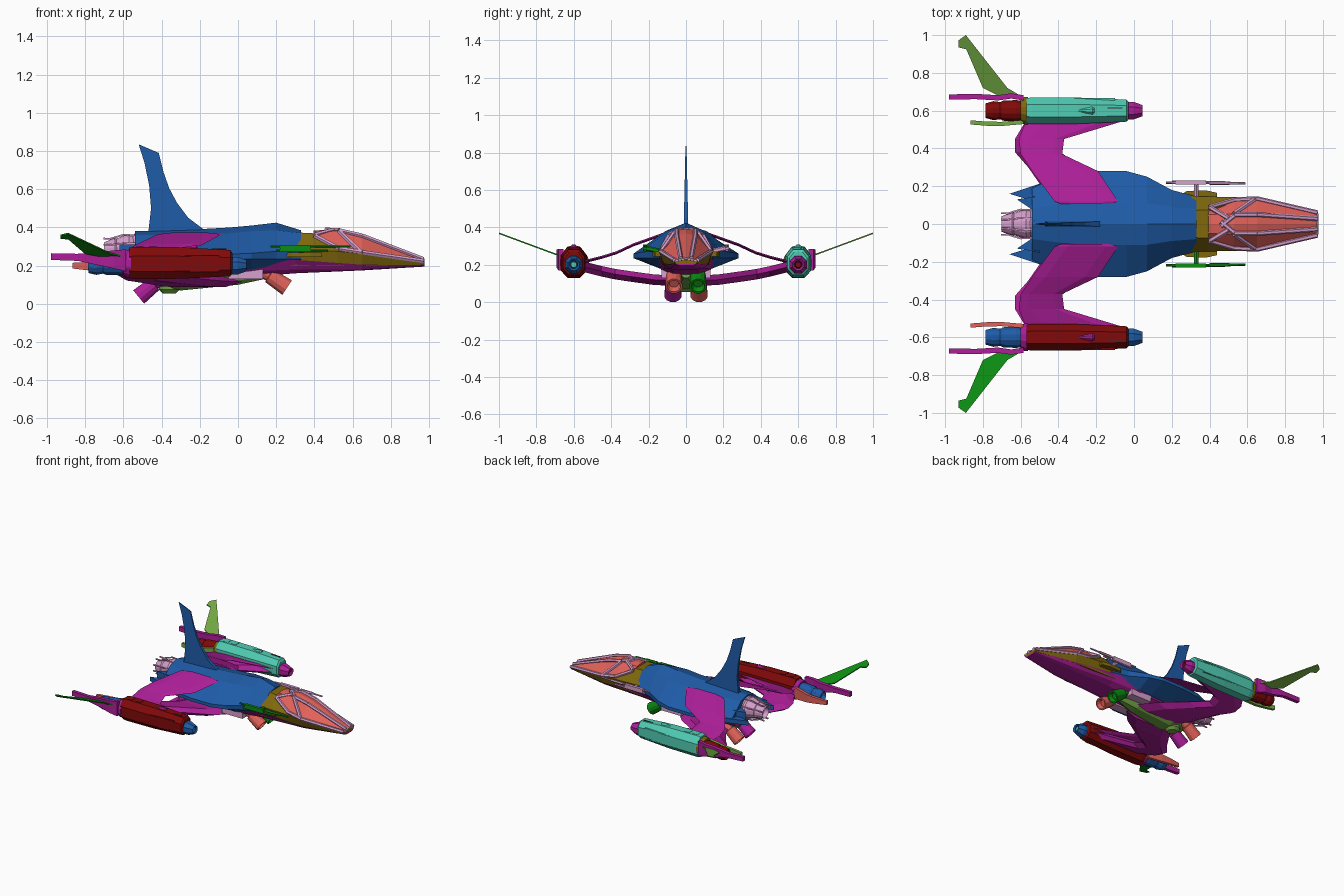
import bpy, bmesh, math
from mathutils import Vector

if "Cube" in bpy.data.objects:
    bpy.data.objects.remove(bpy.data.objects["Cube"])

# Colours as seen on screen; material() converts them to linear
BLUE, MAGENTA, GOLD = (.14, .36, .65), (.67, .14, .59), (.5, .41, .08)
SALMON, LAVENDER, TEAL = (.88, .38, .35), (.84, .62, .8), (.32, .8, .7)
RED, GREEN, LIME, DARK = (.5, .07, .07), (.08, .54, .1), (.45, .66, .28), (.2, .2, .22)


def material(col):
    key = "paint_%02d_%02d_%02d" % tuple(int(c * 99) for c in col)
    m = bpy.data.materials.get(key) or bpy.data.materials.new(key)
    m.diffuse_color = (*[c ** 2.2 for c in col], 1)
    m.use_nodes = True
    m.node_tree.nodes["Principled BSDF"].inputs["Base Color"].default_value = m.diffuse_color
    return m


def skin(name, rings, cols, both=False):
    """Join equal-length rings into a closed solid; both=True also builds the -y twin."""
    cols = cols if isinstance(cols, list) else [cols, cols]
    for s, col, tag in ((1, cols[0], "_left"), (-1, cols[1], "_right"))[:2 if both else 1]:
        bm = bmesh.new()
        vs = [[bm.verts.new((x, y * s, z)) for x, y, z in r] for r in rings]
        n = len(vs[0])
        for a, b in zip(vs, vs[1:]):
            for i in range(n):
                j = (i + 1) % n
                bm.faces.new((a[i], a[j], b[j], b[i]))
        bm.faces.new(vs[0])
        bm.faces.new(vs[-1])
        bmesh.ops.recalc_face_normals(bm, faces=bm.faces)
        me = bpy.data.meshes.new(name)
        bm.to_mesh(me)
        bm.free()
        me.materials.append(material(col))
        ob = bpy.data.objects.new(name + (tag if both else ""), me)
        bpy.context.collection.objects.link(ob)


def loft(name, sections, cols, both=False, c=(0, 0)):
    """Sections (x, half profile of (y, z) from top to bottom), mirrored about centre c."""
    rings = []
    for x, half in sections:
        full = half + [(-y, z) for y, z in reversed(half) if y > 0]
        rings.append([(x, y + c[0], z + c[1]) for y, z in full])
    skin(name, rings, cols, both)


def tube(name, p, q, prof, cols, both=False, n=12):
    """Turned part from p to q; prof holds (fraction along axis, radius)."""
    p, q = Vector(p), Vector(q)
    d = q - p
    u = d.cross(Vector((0, 1, 0)) if abs(d.normalized().y) < .9 else Vector((0, 0, 1))).normalized()
    v = d.normalized().cross(u)
    rings = [[tuple(p + d * t + (u * math.cos(a) + v * math.sin(a)) * r)
              for a in (2 * math.pi * (i + .5) / n for i in range(n))] for t, r in prof]
    skin(name, rings, cols, both)


def beam(name, p, q, r, cols, both=False, n=4):
    tube(name, p, q, [(0, r), (1, r)], cols, both, n)


def block(name, x0, x1, y0, y1, z0, z1, cols, both=True):
    skin(name, [[(x, y0, z0), (x, y1, z0), (x, y1, z1), (x, y0, z1)] for x in (x0, x1)], cols, both)


def wing(name, stations, t, col):
    """Stations (y, z, leading x, trailing x) with a six-sided aerofoil."""
    rings = []
    for y, z, f, b in stations:
        e, g = f + (b - f) * .2, f + (b - f) * .8
        rings.append([(f, y, z), (e, y, z + t), (g, y, z + t), (b, y, z), (g, y, z - t), (e, y, z - t)])
    skin(name, rings, col, True)


# Main fuselage
loft("fuselage", [
    (-.54, [(0, .38), (.08, .36), (.19, .265), (.19, .235), (.1, .2)]),
    (-.38, [(0, .385), (.1, .36), (.26, .265), (.26, .235), (.12, .19)]),
    (-.22, [(0, .39), (.11, .36), (.28, .26), (.28, .235), (.13, .18)]),
    (-.04, [(0, .4), (.11, .37), (.28, .26), (.28, .235), (.14, .18)]),
    (.07, [(0, .41), (.11, .38), (.25, .265), (.25, .235), (.14, .18)]),
    (.2, [(0, .425), (.09, .385), (.18, .275), (.17, .235), (.13, .2)]),
    (.33, [(0, .385), (.08, .37), (.145, .28), (.14, .235), (.11, .21)])], BLUE)
skin("tail_spike", [[(-.66, .16, z), (-.45, .23, z), (-.45, .1, z), (-.56, .13, z)]
                    for z in (.23, .265)], BLUE, True)
skin("tail_spike_inner", [[(-.62, .13, z), (-.5, .15, z), (-.5, .05, z), (-.56, .09, z)]
                          for z in (.24, .31)], BLUE, True)

# Tail fin, thinner at the tip
fin = [(-.52, .835), (-.415, .79), (-.39, .69), (-.36, .605), (-.32, .53), (-.26, .45), (-.18, .39),
       (-.18, .37), (-.47, .37), (-.455, .5), (-.465, .62), (-.49, .74)]
skin("tail_fin", [[(x, s * (.013 - .022 * (z - .37)), z) for x, z in fin] for s in (-1, 1)], BLUE)

# Nose: tub, lower hull, canopy and its frame
loft("cockpit_tub", [
    (.27, [(.07, .375), (.15, .285), (.13, .2)]), (.39, [(.075, .37), (.145, .28), (.125, .2)]),
    (.52, [(.11, .3), (.143, .275), (.122, .2)]), (.65, [(.12, .268), (.14, .262), (.115, .2)]),
    (.975, [(.05, .226), (.063, .22), (.055, .205)])], GOLD)
loft("lower_hull", [
    (-.5, [(.12, .22), (.1, .16), (.06, .14)]), (.05, [(.17, .22), (.13, .17), (.07, .14)]),
    (.3, [(.145, .23), (.115, .18), (.07, .16)]), (.65, [(.12, .205), (.09, .18), (.06, .175)]),
    (.975, [(.055, .21), (.05, .2), (.03, .195)])], MAGENTA)
loft("canopy", [
    (.395, [(0, .383), (.05, .375), (.09, .358)]), (.53, [(0, .393), (.055, .382), (.128, .287)]),
    (.65, [(0, .368), (.05, .355), (.134, .268)]), (.97, [(0, .235), (.028, .233), (.06, .223)])], SALMON)
for a, b in [((.4, .09, .358), (.53, .128, .289)), ((.53, .128, .289), (.65, .134, .27)),
             ((.65, .134, .27), (.97, .06, .224)), ((.4, .09, .36), (.5, .03, .387)),
             ((.46, -.012, .388), (.53, .045, .385)), ((.53, .05, .384), (.65, .05, .357)),
             ((.53, .055, .382), (.64, .132, .273)), ((.65, .05, .357), (.97, .028, .234)),
             ((.97, 0, .232), (.97, .055, .223))]:
    beam("canopy_frame", a, b, .013 if a[0] < .9 else .007, LAVENDER, True, 6)

# Belly keel and underside pod
loft("belly_keel", [
    (.14, [(.04, .19), (.03, .15), (.01, .13)]), (0, [(.08, .17), (.06, .12), (.03, .1)]),
    (-.3, [(.1, .17), (.08, .09), (.04, .07)]), (-.46, [(.08, .17), (.06, .11), (.03, .1)])], LIME)
tube("belly_drum", (-.36, 0, .12), (-.36, 0, .055), [(0, .06), (.7, .055), (1, .035)], LIME)
block("belly_rail", -.05, .13, .06, .13, .13, .2, LAVENDER)

# Upper and lower swept wings
wing("upper_wing", [(.105, .366, -.13, -.385), (.12, .364, -.085, -.42), (.28, .307, -.19, -.54),
                    (.37, .265, -.38, -.6), (.45, .24, -.37, -.61), (.55, .215, -.04, -.57)], .008, MAGENTA)
wing("lower_wing", [(.06, .115, .02, -.42), (.17, .12, -.08, -.47), (.3, .138, -.27, -.56),
                    (.38, .15, -.39, -.63), (.45, .165, -.37, -.63), (.55, .19, -.05, -.57)], .028, MAGENTA)

# Central exhaust with claws
tube("main_exhaust", (-.48, 0, .29), (-.7, 0, .28),
     [(0, .08), (.2, .09), (.3, .075), (.4, .082), (.7, .06), (.74, .065), (1, .042), (.85, .03)], LAVENDER, n=16)
for i in range(8):
    a = math.pi * (i + .5) / 4
    pts = [(x, r * math.cos(a), .285 + r * math.sin(a)) for x, r in ((-.54, .08), (-.6, .083), (-.67, .06), (-.705, .062))]
    for p, q in zip(pts, pts[1:]):
        beam("exhaust_claw", p, q, .006, LAVENDER)

# Side engine pods
Y, Z = .6, .21
oct_half = [(.032, .088), (.068, .04), (.068, -.04), (.032, -.08)]


def scaled(k, h):
    return [(y * k, z * h) for y, z in oct_half]


loft("engine_pod", [(-.57, scaled(.96, .95)), (-.54, scaled(1.04, 1)), (-.3, scaled(1.02, .98)),
                    (-.04, scaled(.86, .82)), (-.03, scaled(.7, .65))], [TEAL, RED], True, (Y, Z))
tube("pod_intake", (-.04, Y, .2), (.045, Y, .2), [(0, .05), (.45, .05), (1, .032), (.9, .022), (.5, .018)],
     [MAGENTA, BLUE], True, 8)
tube("intake_core", (0, Y, .2), (.03, Y, .2), [(0, .02), (1, .016)], [RED, TEAL], True, 8)
tube("pod_ring", (-.6, Y, Z), (-.56, Y, Z), [(0, .065), (.5, .075), (1, .075)], [GOLD, MAGENTA], True)
tube("pod_exhaust", (-.58, Y, Z), (-.785, Y, .2),
     [(0, .05), (.2, .058), (.55, .055), (.62, .047), (.8, .052), (1, .04), (.85, .03)], [RED, BLUE], True)
for x in (-.535, -.465):
    block("pod_hatch", x, x + .04, Y - .024, Y + .024, .285, .3, [TEAL, RED])
block("pod_vent", -.14, -.06, Y + .012, Y + .018, .27, .289, DARK)
tube("pod_bump", (-.31, Y, .29), (-.21, Y, .287), [(0, .004), (.6, .016), (.9, .022), (1, .014)], [TEAL, MAGENTA], True, 8)
for z in (.17, .25):
    block("pod_strake", -.5, -.1, Y + .05, Y + .066, z - .004, z + .004, [TEAL, RED])

# Pod tail fins and winglets
def plate(name, pts, t, cols):
    """Upright plate from (x, y, z low, z high) stations, t half thick."""
    skin(name, [[(x, y - t, a), (x, y + t, a), (x, y + t, b), (x, y - t, b)] for x, y, a, b in pts], cols, True)


plate("outer_tail_boom", [(-.98, .672, .23, .265), (-.84, .675, .225, .262), (-.72, .668, .2, .272),
                          (-.65, .678, .185, .28), (-.585, .668, .17, .285)], .014, MAGENTA)
plate("inner_tail_boom", [(-.865, .538, .185, .215), (-.78, .531, .175, .22), (-.7, .53, .165, .225),
                          (-.585, .54, .16, .25)], .011, [LIME, SALMON])
winglet = [(-.89, 1.0), (-.93, .972), (-.93, .935), (-.888, .925), (-.8, .72), (-.7, .67), (-.585, .67), (-.67, .72)]
skin("winglet", [[(x, y, .25 + (y - .68) * .37 + t) for x, y in winglet] for t in (-.004, .004)], [LIME, GREEN], True)

# Cheek guns
G = [LAVENDER, GREEN]
block("gun_body", .22, .38, .208, .23, .275, .308, G)
beam("gun_barrel", (.17, .219, .3), (.59, .215, .3), .006, G, True, 6)
beam("gun_barrel_lower", (.2, .223, .278), (.47, .219, .278), .007, G, True, 6)
tube("gun_sleeve", (.4, .217, .3), (.52, .216, .3), [(0, .01), (.8, .01), (1, .006)], G, True, 6)
beam("gun_mount", (.33, .13, .27), (.33, .22, .29), .014, G, True, 6)
skin("cheek_strake", [[(.24, .15, z), (.28, .175, z), (.38, .178, z), (.44, .165, z), (.44, .13, z)]
                      for z in (.245, .27)], GOLD, True)

# Landing thrusters under the hull
for tag, p, q in (("front", (.1, .065, .19), (.257, .065, .085)), ("rear", (-.38, .07, .15), (-.52, .07, .036))):
    tube(tag + "_thruster", p, q, [(0, .032), (.4, .032), (.42, .041), (1, .047), (1, .036), (.85, .025)],
         [GREEN, SALMON] if tag == "front" else [SALMON, MAGENTA], True)
